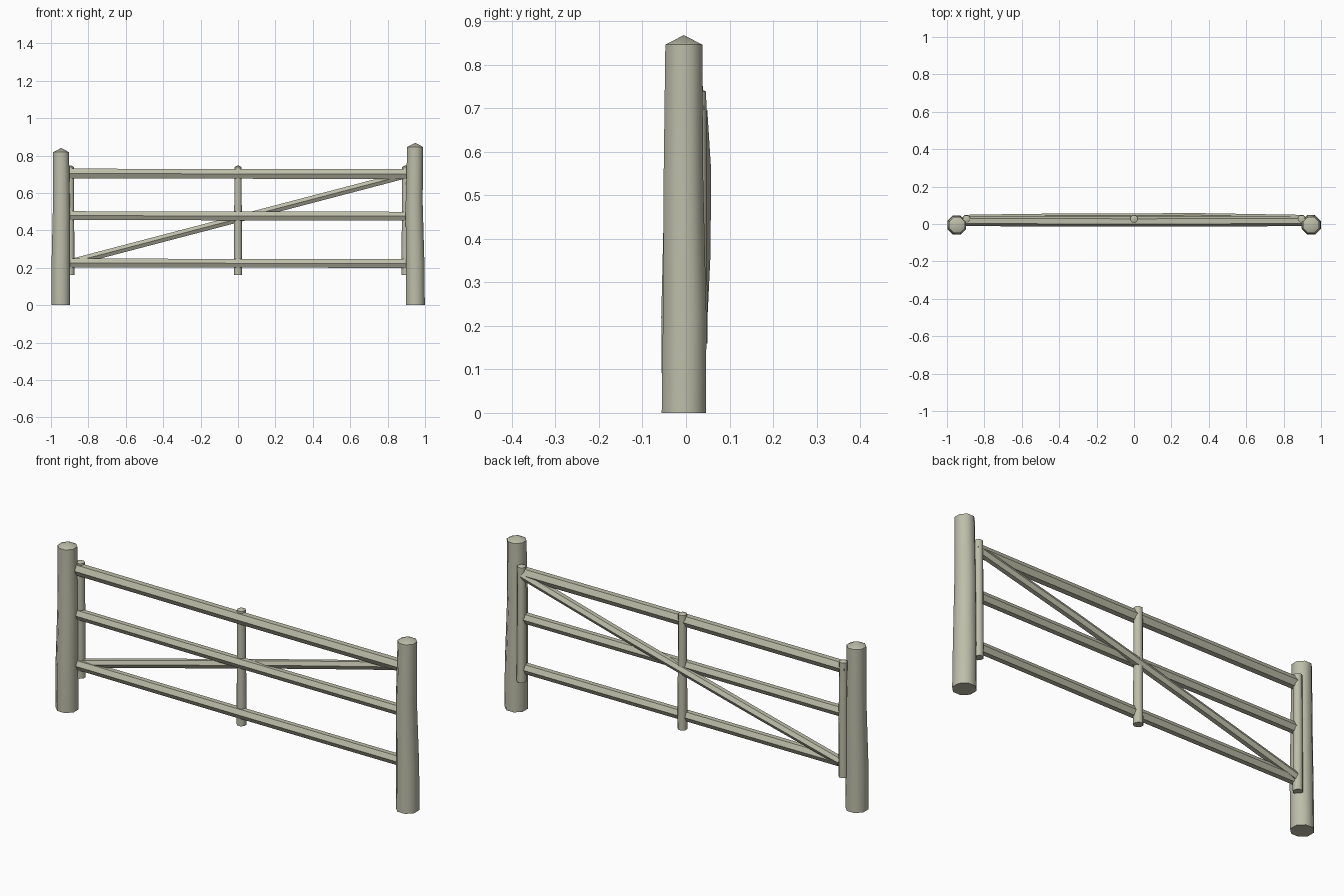
import bpy, bmesh, math
from mathutils import Vector

if "Cube" in bpy.data.objects:
    bpy.data.objects.remove(bpy.data.objects["Cube"])

wood = bpy.data.materials.new("weathered_wood")
wood.diffuse_color = (0.51, 0.51, 0.40, 1)
wood.use_nodes = True
wood.node_tree.nodes["Principled BSDF"].inputs["Base Color"].default_value = wood.diffuse_color


def log(name, rings, sides, phase=0.0, tip=0.0, flat=1.0):
    """Loft a log through rings of (x, y, z, radius); flat scales its depth in y."""
    bm = bmesh.new()
    pts = [Vector(r[:3]) for r in rings]
    axis = (pts[-1] - pts[0]).normalized()
    if abs(axis.z) > 0.9:
        u, v = Vector((1, 0, 0)), Vector((0, 1, 0))
    else:
        u = Vector((0, 1, 0))
        v = axis.cross(u).normalized()
    loops = []
    for p, r in zip(pts, rings):
        loop = []
        for i in range(sides):
            a = phase + 2 * math.pi * i / sides
            d = u * math.cos(a) * r[3] + v * math.sin(a) * r[3]
            d.y *= flat
            loop.append(bm.verts.new(p + d))
        loops.append(loop)
    for a, b in zip(loops, loops[1:]):
        for i in range(sides):
            j = (i + 1) % sides
            bm.faces.new((a[i], a[j], b[j], b[i]))
    bm.faces.new(loops[0][::-1])
    if tip:
        top = bm.verts.new(pts[-1] + axis * tip)
        for i in range(sides):
            bm.faces.new((loops[-1][i], loops[-1][(i + 1) % sides], top))
    else:
        bm.faces.new(loops[-1])
    bmesh.ops.recalc_face_normals(bm, faces=bm.faces)
    me = bpy.data.meshes.new(name)
    bm.to_mesh(me)
    bm.free()
    me.materials.append(wood)
    ob = bpy.data.objects.new(name, me)
    bpy.context.collection.objects.link(ob)
    bpy.context.view_layer.objects.active = ob
    ob.select_set(True)
    bpy.ops.object.shade_smooth_by_angle(angle=math.radians(50))
    ob.select_set(False)
    return ob


# Two slightly crooked gate posts with pointed tops
P8 = math.pi / 8
log("left_post", [(-0.948, -0.005, 0, 0.054), (-0.947, -0.007, 0.22, 0.054),
                  (-0.944, -0.004, 0.5, 0.050), (-0.946, -0.005, 0.818, 0.046)],
    8, P8, 0.022)
log("right_post", [(0.948, -0.005, 0, 0.055), (0.947, -0.003, 0.22, 0.054),
                   (0.942, -0.006, 0.55, 0.049), (0.947, -0.005, 0.846, 0.046)],
    8, P8, 0.022)

# Three horizontal rails, hexagonal with an edge facing front
for name, z, r in (("top_rail", 0.702, 0.030), ("middle_rail", 0.477, 0.027),
                   ("bottom_rail", 0.224, 0.027)):
    log(name, [(-0.91, 0.016, z + 0.002, r), (0, 0.014, z, r),
               (0.91, 0.016, z - 0.001, r)], 6, flat=0.92)

# Three uprights behind the rails
for name, x in (("left_upright", -0.896), ("centre_upright", 0.0),
                ("right_upright", 0.896)):
    log(name, [(x, 0.028, 0.16, 0.023), (x, 0.028, 0.45, 0.022),
               (x, 0.027, 0.738, 0.021)], 8, P8, 0.010)

# Diagonal brace along the back, rising to the right
log("diagonal_brace", [(x, y, 0.462 + 0.262 * x, 0.022) for x, y in
                       ((-0.88, 0.028), (-0.4, 0.034), (0.35, 0.036), (0.89, 0.027))], 6)
